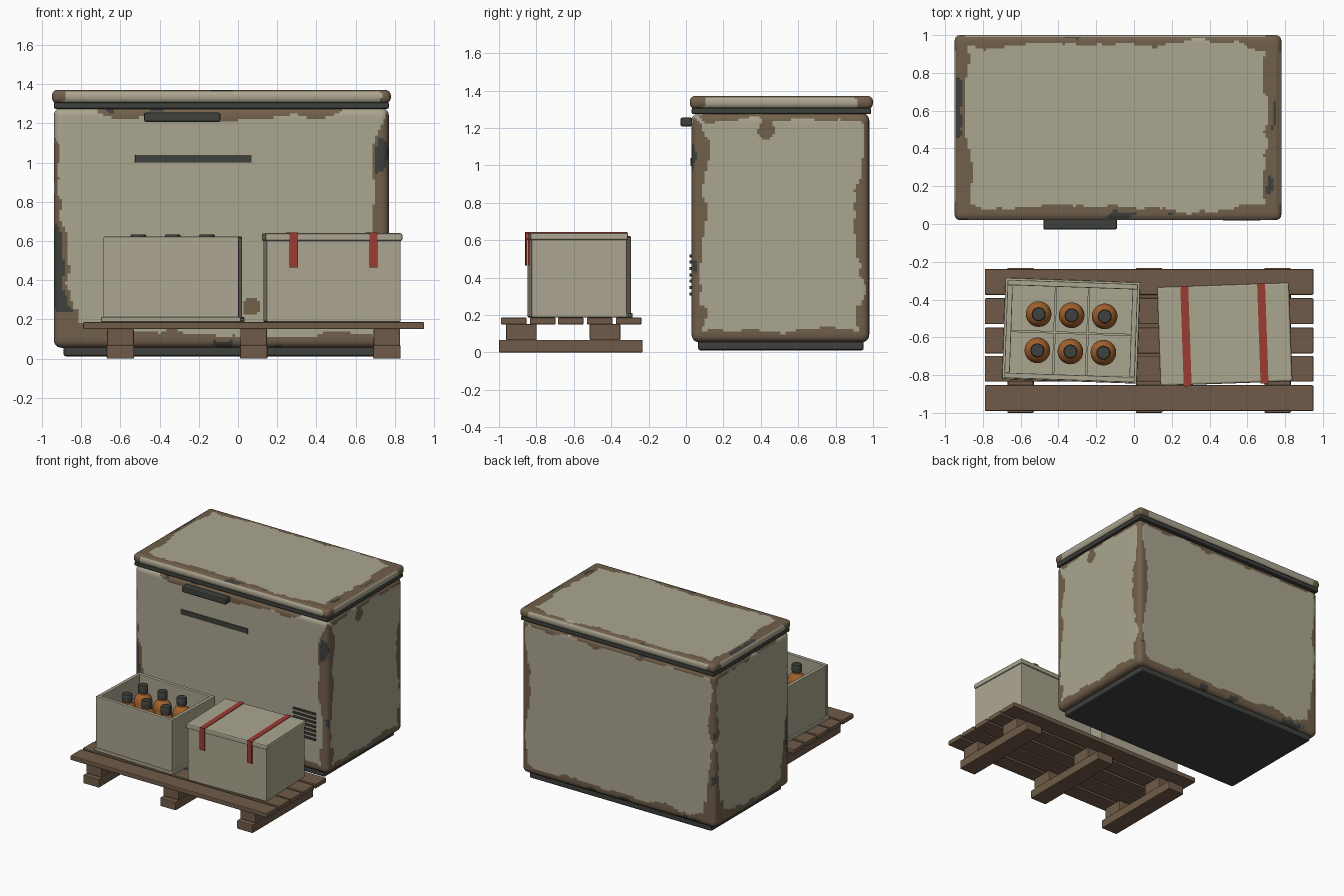
import bpy, bmesh, math
from mathutils import Matrix, Vector, noise

if "Cube" in bpy.data.objects:
    bpy.data.objects.remove(bpy.data.objects["Cube"], do_unlink=True)


def material(name, r, g, b):
    m = bpy.data.materials.new(name)
    m.use_nodes = True
    m.diffuse_color = (r, g, b, 1)
    bsdf = next(n for n in m.node_tree.nodes if n.type == 'BSDF_PRINCIPLED')
    bsdf.inputs["Base Color"].default_value = (r, g, b, 1)
    bsdf.inputs["Roughness"].default_value = 0.8
    return m


CREAM = material("cream enamel", 0.41, 0.38, 0.28)
RUST = material("rust brown", 0.165, 0.115, 0.07)
DARK = material("dark rubber", 0.048, 0.052, 0.046)
WOOD = material("pallet wood", 0.16, 0.105, 0.065)
AMBER = material("amber glass", 0.36, 0.12, 0.025)
RED = material("red strap", 0.33, 0.045, 0.032)


def finish(name, bm, mats, frame=Matrix()):
    mesh = bpy.data.meshes.new(name)
    bm.to_mesh(mesh)
    bm.free()
    for m in mats:
        mesh.materials.append(m)
    obj = bpy.data.objects.new(name, mesh)
    bpy.context.collection.objects.link(obj)
    obj.matrix_world = frame
    return obj


def box(name, lo, hi, mat, bevel=0.006, frame=Matrix()):
    """Bevelled block spanning two opposite corners, placed in a frame."""
    lo, hi = Vector(lo), Vector(hi)
    bm = bmesh.new()
    bmesh.ops.create_cube(bm, size=1)
    bmesh.ops.scale(bm, vec=hi - lo, verts=bm.verts)
    bmesh.ops.translate(bm, vec=(lo + hi) / 2, verts=bm.verts)
    obj = finish(name, bm, [mat], frame)
    if bevel:
        mod = obj.modifiers.new("Bevel", 'BEVEL')
        mod.width, mod.segments = bevel, 2
    return obj


def weathered_box(name, lo, hi, radius, rule, step=0.014):
    """Finely gridded rounded box whose faces are coloured by a wear rule."""
    lo, hi = Vector(lo), Vector(hi)
    n = [max(4, round((hi[k] - lo[k]) / step)) for k in range(3)]
    bm, verts = bmesh.new(), {}

    def vert(key):
        if key not in verts:
            p = Vector([lo[k] + (hi[k] - lo[k]) * key[k] / n[k] for k in range(3)])
            core = Vector([min(max(p[k], lo[k] + radius), hi[k] - radius) for k in range(3)])
            verts[key] = bm.verts.new(core + (p - core).normalized() * radius)
        return verts[key]

    for axis in range(3):
        a, b = (axis + 1) % 3, (axis + 2) % 3
        for side in (0, n[axis]):
            for i in range(n[a]):
                for j in range(n[b]):
                    ring = []
                    for u, v in ((i, j), (i + 1, j), (i + 1, j + 1), (i, j + 1)):
                        key = [side] * 3
                        key[a], key[b] = u, v
                        ring.append(vert(tuple(key)))
                    bm.faces.new(ring if side else ring[::-1])
    bm.normal_update()
    for f in bm.faces:
        f.smooth = True
        p = f.calc_center_median()
        gaps = [min(p[k] - lo[k], hi[k] - p[k]) for k in range(3)]
        f.material_index = rule(p, f.normal, gaps)
    return finish(name, bm, [CREAM, RUST, DARK])


def wear(p, edge, width, spots):
    """0 paint, 1 rust, 2 bare dark metal, from the distance to an edge."""
    width += 0.035 * noise.noise(p * 4) + 0.022 * noise.noise(p * 13)
    for centre, size, amount in spots:
        width += amount * math.exp(-(p - Vector(centre)).length_squared / size ** 2)
    if edge > width:
        return 0
    bare = noise.noise(p * 5 + Vector((3, 7, 2))) > 0.36
    return 2 if bare and width - edge > 0.025 else 1


# Worn areas: centre, reach, extra rust width
BODY_SPOTS = [((-0.9, 0.03, 0.2), 0.15, 0.09), ((-0.92, 0.03, 0.45), 0.12, 0.05),
              ((0.75, 0.03, 0.75), 0.13, 0.06), ((0.75, 0.03, 1.02), 0.14, 0.07),
              ((-0.3, 0.03, 1.26), 0.25, 0.03), ((0.07, 0.03, 0.28), 0.06, 0.3),
              ((0.77, 0.43, 1.17), 0.045, 0.2), ((0.77, 0.98, 0.75), 0.2, 0.05),
              ((-0.94, 0.98, 0.15), 0.15, 0.05), ((-0.85, 0.03, 1.28), 0.14, -0.07),
              ((0.65, 0.03, 1.28), 0.12, -0.07)]
LID_SPOTS = [((-0.95, 0.3, 1.37), 0.22, 0.07), ((-0.95, 0.75, 1.37), 0.2, 0.04),
             ((0.78, 0.25, 1.37), 0.25, 0.04), ((0.78, 0.8, 1.37), 0.2, 0.03),
             ((-0.42, 0.02, 1.37), 0.15, 0.06), ((0.05, 0.02, 1.37), 0.22, 0.04)]


def body_rule(p, normal, gaps):
    return wear(p, sorted(gaps)[1], 0.07 if p.z < 0.25 else 0.04, BODY_SPOTS)


def lid_rule(p, normal, gaps):
    if abs(normal.z) < 0.6:
        return wear(p, max(gaps[:2]), 0.07, [])
    return wear(p, min(gaps[:2]), 0.045, LID_SPOTS)


# Chest freezer
weathered_box("freezer_body", (-0.94, 0.03, 0.055), (0.77, 0.98, 1.28), 0.04, body_rule)
weathered_box("freezer_lid", (-0.95, 0.02, 1.302), (0.78, 1.0, 1.372), 0.03, lid_rule)
box("lid_gasket", (-0.94, 0.03, 1.275), (0.77, 0.99, 1.308), DARK, 0.008)
box("freezer_plinth", (-0.89, 0.065, 0.012), (0.72, 0.95, 0.08), DARK, 0.01)
box("lid_handle", (-0.48, -0.03, 1.208), (-0.09, 0.034, 1.256), DARK, 0.01)
box("front_trim_strip", (-0.525, 0.023, 1.0), (0.07, 0.032, 1.04), DARK, 0.003)
for i in range(7):
    z = 0.305 + i * 0.034
    box(f"vent_slat_{i + 1}", (0.47, 0.018, z), (0.67, 0.035, z + 0.016), DARK, 0.003)

# Pallet
for i, y in enumerate((-0.99, -0.835, -0.685, -0.53, -0.375)):
    box(f"pallet_board_{i + 1}", (-0.79, y, 0.15), (0.95, y + 0.137, 0.187), WOOD)
for i, x in enumerate((-0.6, 0.08, 0.76)):
    box(f"pallet_runner_{i + 1}", (x - 0.07, -1.0, 0), (x + 0.07, -0.232, 0.068), WOOD)
    for j, y in enumerate((-0.88, -0.433)):
        box(f"pallet_block_{i + 1}_{j + 1}", (x - 0.068, y - 0.082, 0.066),
            (x + 0.068, y + 0.082, 0.152), WOOD)

# Open crate, turned slightly on the pallet
crate = Matrix.Translation((-0.333, -0.567, 0)) @ Matrix.Rotation(math.radians(-2), 4, 'Z')
W, D, T, TOP = 0.345, 0.26, 0.028, 0.622
box("crate_skirt", (-0.357, -0.266, 0.187), (0.357, 0.27, 0.212), CREAM, 0.005, crate)
for name, s in (("front", -1), ("back", 1)):
    ys = sorted((s * D, s * (D - T)))
    box(f"crate_{name}_wall", (-W, ys[0], 0.19), (W, ys[1], TOP), CREAM, 0.004, crate)
for name, s in (("right", -1), ("left", 1)):
    xs = sorted((s * W, s * (W - T)))
    box(f"crate_{name}_wall", (xs[0], -D + T, 0.19), (xs[1], D - T, TOP), CREAM, 0.004, crate)
for i, x in enumerate((-0.0875, 0.0875)):
    box(f"crate_cross_divider_{i + 1}", (x - 0.006, -D + T, 0.2), (x + 0.006, D - T, 0.47),
        CREAM, 0, crate)
box("crate_long_divider", (-W + T, -0.016, 0.2), (W - T, -0.004, 0.47), CREAM, 0, crate)


def lathe(name, profile, mat, frame):
    """Turn a radius/height profile around the vertical axis."""
    bm = bmesh.new()
    vs = [bm.verts.new((r, 0, z)) for r, z in profile]
    edges = [bm.edges.new(pair) for pair in zip(vs, vs[1:])]
    bmesh.ops.spin(bm, geom=vs + edges, cent=(0, 0, 0), axis=(0, 0, 1),
                   angle=math.tau, steps=24, use_merge=False)
    bmesh.ops.remove_doubles(bm, verts=bm.verts, dist=0.0001)
    bmesh.ops.recalc_face_normals(bm, faces=bm.faces)
    obj = finish(name, bm, [mat], frame)
    bpy.ops.object.select_all(action='DESELECT')
    obj.select_set(True)
    bpy.context.view_layer.objects.active = obj
    bpy.ops.object.shade_smooth_by_angle(angle=math.radians(40))


# Bottles in the crate
BOTTLE = [(0, 0.212), (0.066, 0.212), (0.068, 0.22), (0.068, 0.505), (0.062, 0.53),
          (0.048, 0.55), (0.036, 0.558), (0.03, 0.565), (0.03, 0.585), (0, 0.585)]
CAP = [(0, 0.575), (0.036, 0.575), (0.037, 0.58), (0.037, 0.628), (0.033, 0.633), (0, 0.633)]
for i, x in enumerate((-0.175, 0, 0.175)):
    for j, y in enumerate((-0.108, 0.084)):
        spot = crate @ Matrix.Translation((x, y, 0))
        lathe(f"bottle_{i + 1}_{j + 1}", BOTTLE, AMBER, spot)
        lathe(f"bottle_cap_{i + 1}_{j + 1}", CAP, DARK, spot)

# Closed box with two straps, turned the other way
closed = Matrix.Translation((0.48, -0.583, 0)) @ Matrix.Rotation(math.radians(2), 4, 'Z')
box("closed_box_body", (-0.342, -0.254, 0.187), (0.342, 0.254, 0.605), CREAM, 0.006, closed)
box("closed_box_lid", (-0.35, -0.262, 0.6), (0.35, 0.262, 0.64), CREAM, 0.01, closed)
for name, x in (("right", -0.205), ("left", 0.202)):
    box(f"{name}_strap_top", (x - 0.021, -0.268, 0.637), (x + 0.021, 0.262, 0.644),
        RED, 0, closed)
    box(f"{name}_strap_front", (x - 0.021, -0.269, 0.465), (x + 0.021, -0.261, 0.644),
        RED, 0, closed)
